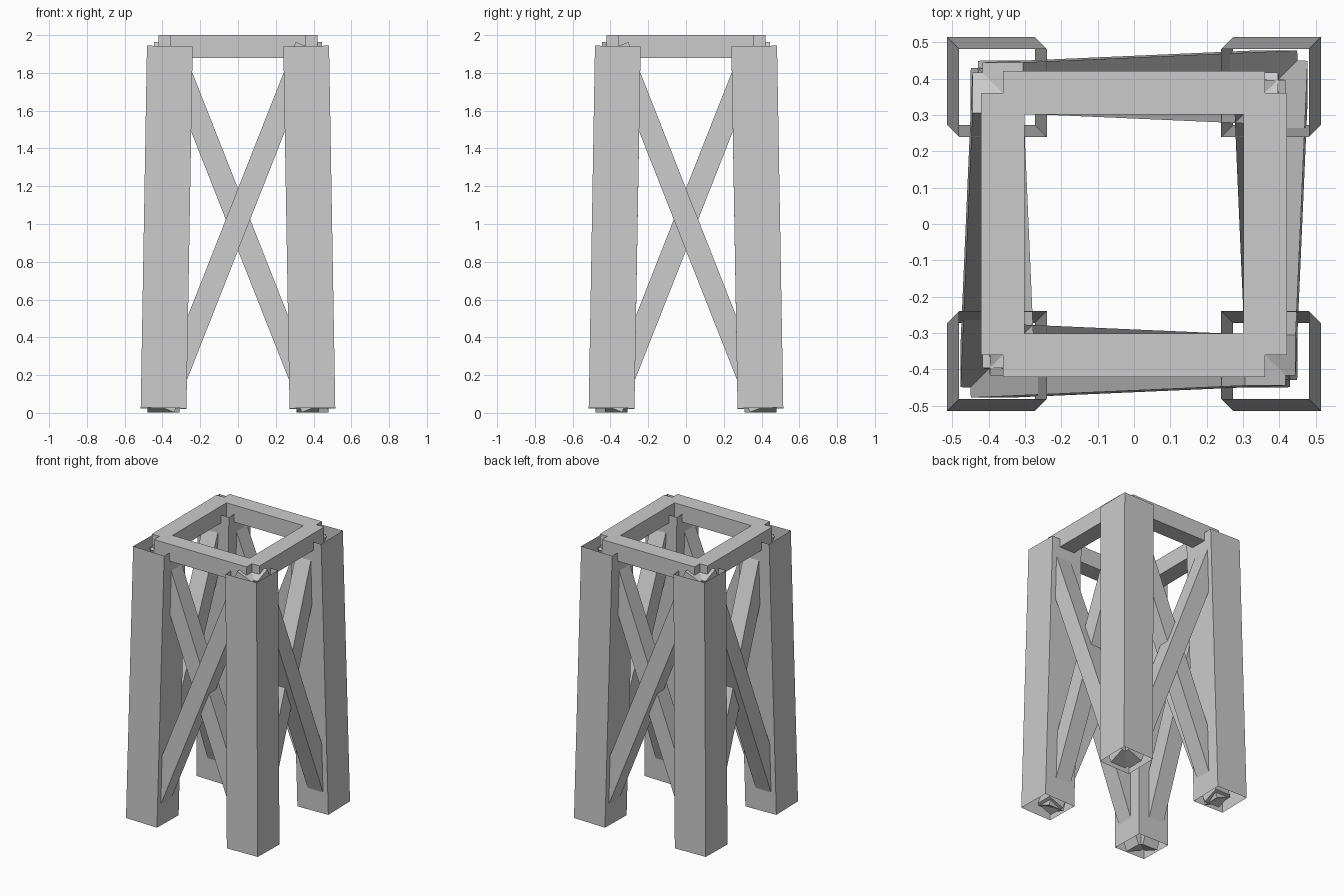
import bpy, bmesh
from mathutils import Vector

if "Cube" in bpy.data.objects:
    bpy.data.objects.remove(bpy.data.objects["Cube"])

Z_LOW, Z_HIGH = 0.024, 1.94      # joint heights
R_LOW, R_HIGH = 0.394, 0.361     # joint distance from centre
SHIFT = 0.024                    # brace offset so crossing pairs pass each other


def prism(name, p, q, normal, half, capped=True):
    """Square section beam from p to q, one side facing along normal."""
    d = (q - p).normalized()
    w = d.cross(normal).normalized()
    n = w.cross(d)
    bm = bmesh.new()
    rings = [[bm.verts.new(c + (w * a + n * b) * half)
              for a, b in ((-1, -1), (1, -1), (1, 1), (-1, 1))] for c in (p, q)]
    for i in range(4):
        j = (i + 1) % 4
        bm.faces.new((rings[0][i], rings[0][j], rings[1][j], rings[1][i]))
    if capped:
        bm.faces.new(rings[0][::-1])
        bm.faces.new(rings[1])
    bm.normal_update()
    # make all sides face outwards
    mid = (p + q) / 2
    for f in bm.faces:
        if f.normal.dot(f.calc_center_median() - mid) < 0:
            f.normal_flip()
    me = bpy.data.meshes.new(name)
    bm.to_mesh(me)
    bm.free()
    ob = bpy.data.objects.new(name, me)
    bpy.context.collection.objects.link(ob)
    return ob


# Legs: open square tubes leaning inwards
for sx in (-1, 1):
    for sy in (-1, 1):
        prism("leg", Vector((sx * R_LOW, sy * R_LOW, Z_LOW)),
              Vector((sx * R_HIGH, sy * R_HIGH, Z_HIGH)),
              Vector((0, sy, 0)), 0.121, capped=False)

# Each side: one top rail and a pair of crossing braces
up = Vector((0, 0, 1))
sides = [Vector(v) for v in ((0, -1, 0), (1, 0, 0), (0, 1, 0), (-1, 0, 0))]
for k, n in enumerate(sides):
    t = up.cross(n)
    top = up * Z_HIGH
    prism("top_rail", (n - t) * R_HIGH + top, (n + t) * R_HIGH + top, n, 0.06)
    outer = -1 if k % 2 == 0 else 1
    for s in (-1, 1):
        off = n * SHIFT * (1 if s == outer else -1)
        low = (n + t * s) * R_LOW + up * Z_LOW + off
        high = (n - t * s) * R_HIGH + up * Z_HIGH + off
        prism("outer_brace" if s == outer else "inner_brace", low, high, n, 0.06)
